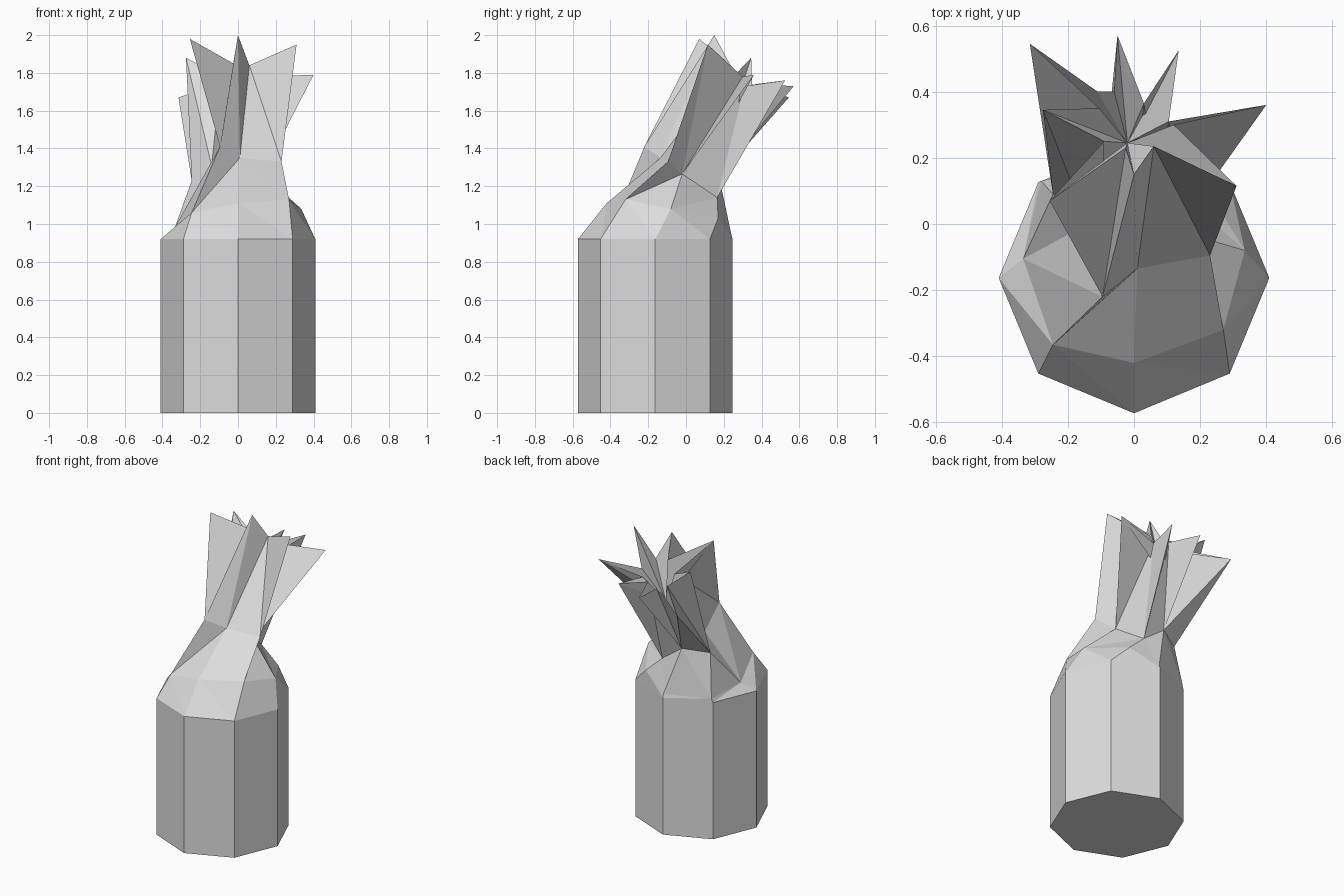
import bpy, bmesh, math

cube = bpy.data.objects.get("Cube")
if cube:
    bpy.data.objects.remove(cube, do_unlink=True)

paper = bpy.data.materials.new("light grey paper")
paper.use_nodes = True
grey = (0.72, 0.72, 0.72, 1)
paper.diffuse_color = grey
paper.node_tree.nodes["Principled BSDF"].inputs["Base Color"].default_value = grey

SIDES, RADIUS, BODY_TOP, BODY_Y = 8, 0.409, 0.92, -0.163


def octagon(z):
    """Ring of points starting at the front and running towards the left."""
    angles = [math.tau * i / SIDES - math.pi / 2 for i in range(SIDES)]
    return [(RADIUS * math.cos(a), BODY_Y + RADIUS * math.sin(a), z) for a in angles]


def stitch(bm, lower, upper, steps):
    """Join two closed rings: each step advances the (l)ower, (u)pper or (b)oth."""
    i = j = 0
    for step in steps:
        face = [lower[i % len(lower)]]
        if step in "lb":
            i += 1
            face.append(lower[i % len(lower)])
        if step in "ub":
            face.append(upper[(j + 1) % len(upper)])
        face.append(upper[j % len(upper)])
        if step in "ub":
            j += 1
        bm.faces.new(face)


def ring(bm, points):
    return [bm.verts.new(p) for p in points]


def finish(bm, name):
    bmesh.ops.triangulate(bm, faces=[f for f in bm.faces if len(f.verts) == 4])
    bmesh.ops.recalc_face_normals(bm, faces=bm.faces)
    mesh = bpy.data.meshes.new(name)
    bm.to_mesh(mesh)
    bm.free()
    mesh.materials.append(paper)
    bpy.context.collection.objects.link(bpy.data.objects.new(name, mesh))


# Crumpled shoulder above the body
shoulder_points = [
    (0, -.42, 1.11), (.27, -.32, 1.13), (.335, -.08, 1.08), (.18, .17, 1.03),
    (0, .24, .945), (-.28, .13, .945), (-.335, -.105, .98), (-.245, -.365, 1.06)]

# Pinched neck, with a deep crease on the right
neck_points = [
    (.01, -.135, 1.35), (.23, -.095, 1.33), (.13, -.02, 1.265), (.06, .165, 1.14),
    (-.09, .175, 1.25), (-.245, .09, 1.23), (-.14, 0, 1.31), (-.095, -.22, 1.41)]

# Torn rim, alternating tips and folds
rim_points = [
    (0, .15, 2), (.06, .235, 1.84), (.31, .115, 1.95), (.12, .3, 1.78),
    (.4, .36, 1.79), (.105, .31, 1.73), (.135, .525, 1.76), (.03, .365, 1.74),
    (-.05, .57, 1.73), (-.06, .4, 1.73), (-.11, .4, 1.7), (-.315, .545, 1.67),
    (-.105, .35, 1.74), (-.275, .345, 1.88), (-.09, .25, 1.78),
    (-.255, .07, 1.98), (-.025, .23, 1.85)]

# Bag body, shoulder, neck and torn mouth form one closed skin
bm = bmesh.new()
base = ring(bm, octagon(0))
body_top = ring(bm, octagon(BODY_TOP))
shoulder = ring(bm, shoulder_points)
neck = ring(bm, neck_points)
rim = ring(bm, rim_points)
bm.faces.new(base)
stitch(bm, base, body_top, "b" * SIDES)
stitch(bm, body_top, shoulder, "b" * SIDES)
stitch(bm, shoulder, neck, "bublbbluulul")
stitch(bm, neck, rim, "ubluuububuuuluululuub")

# Hollow of the mouth
hollow = bm.verts.new((-.02, .245, 1.58))
for i, tip in enumerate(rim):
    bm.faces.new((tip, rim[(i + 1) % len(rim)], hollow))
finish(bm, "paper_bag")
